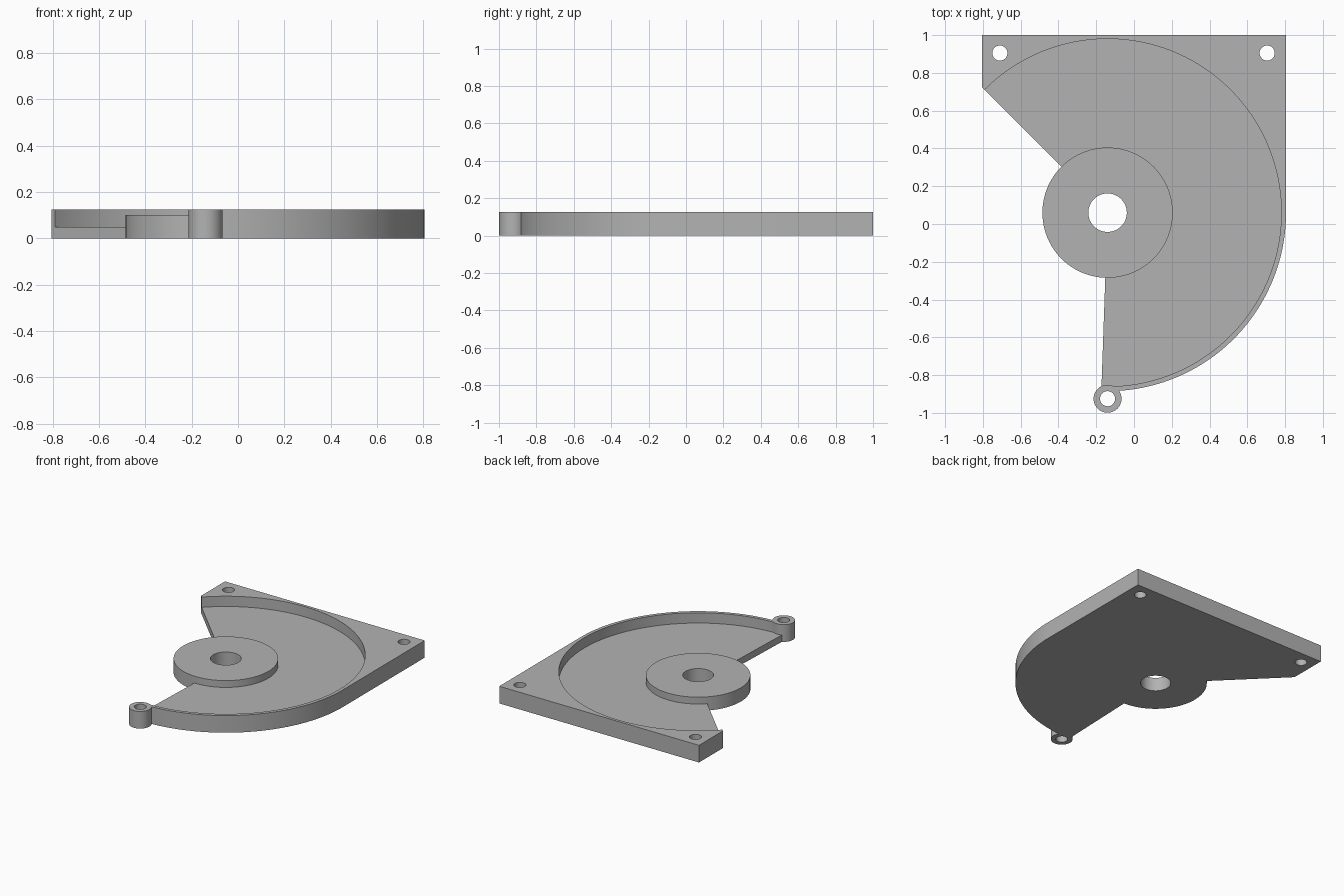
import bpy, bmesh
from math import radians, cos, sin

cube = bpy.data.objects.get("Cube")
if cube:
    bpy.data.objects.remove(cube, do_unlink=True)

CX, CY = -0.14, 0.06            # hub axis
HEIGHT, FLOOR, HUB_TOP = 0.125, 0.05, 0.10
OUTER, RECESS = 0.945, 0.92
BOSS = (-0.14, -0.925)

grey = bpy.data.materials.new("grey_plastic")
grey.use_nodes = True
colour = (0.45, 0.45, 0.45, 1)
grey.diffuse_color = colour
grey.node_tree.nodes["Principled BSDF"].inputs["Base Color"].default_value = colour


def arc(x, y, r, start, end, steps):
    angles = [radians(start + (end - start) * i / steps) for i in range(steps + 1)]
    return [(x + r * cos(a), y + r * sin(a)) for a in angles]


def prism(name, outline, low, high):
    """Extrude a flat outline between two heights."""
    bm = bmesh.new()
    face = bm.faces.new([bm.verts.new((x, y, low)) for x, y in outline])
    up = bmesh.ops.extrude_face_region(bm, geom=[face])["geom"]
    bmesh.ops.translate(bm, vec=(0, 0, high - low),
                        verts=[v for v in up if isinstance(v, bmesh.types.BMVert)])
    bmesh.ops.recalc_face_normals(bm, faces=bm.faces)
    mesh = bpy.data.meshes.new(name)
    bm.to_mesh(mesh)
    bm.free()
    mesh.materials.append(grey)
    obj = bpy.data.objects.new(name, mesh)
    bpy.context.collection.objects.link(obj)
    return obj


def disc(name, x, y, r, low, high, steps=96):
    return prism(name, arc(x, y, r, 0, 360, steps)[:-1], low, high)


def combine(body, tool, operation):
    """Apply a boolean and discard its tool."""
    mod = body.modifiers.new(tool.name, "BOOLEAN")
    mod.object, mod.operation, mod.solver = tool, operation, "EXACT"
    bpy.context.view_layer.objects.active = body
    bpy.ops.object.modifier_apply(modifier=mod.name)
    bpy.data.objects.remove(tool, do_unlink=True)


# Square-backed plate with a round front, open along two radial edges
outline = [(CX, CY), (-0.805, 0.725), (-0.805, 1), (0.805, 1)]
outline += arc(CX, CY, OUTER, 0, -92, 64)
housing = prism("housing_plate", outline, 0, HEIGHT)

# Round recess leaves a thin rim and two raised corners
combine(housing, disc("recess", CX, CY, RECESS, FLOOR, 0.3, 192), "DIFFERENCE")

# Hub and mounting boss
combine(housing, disc("hub", CX, CY, 0.345, 0, HUB_TOP), "UNION")
combine(housing, disc("boss", *BOSS, 0.074, 0, HEIGHT, 48), "UNION")

# Shaft hole and three screw holes
for x, y, r in [(CX, CY, 0.102), (*BOSS, 0.04), (-0.71, 0.905, 0.04), (0.705, 0.905, 0.04)]:
    combine(housing, disc("hole", x, y, r, -0.1, 0.3, 48), "DIFFERENCE")

bpy.ops.object.select_all(action="DESELECT")
housing.select_set(True)
bpy.context.view_layer.objects.active = housing
bpy.ops.object.shade_smooth_by_angle(angle=radians(30))
